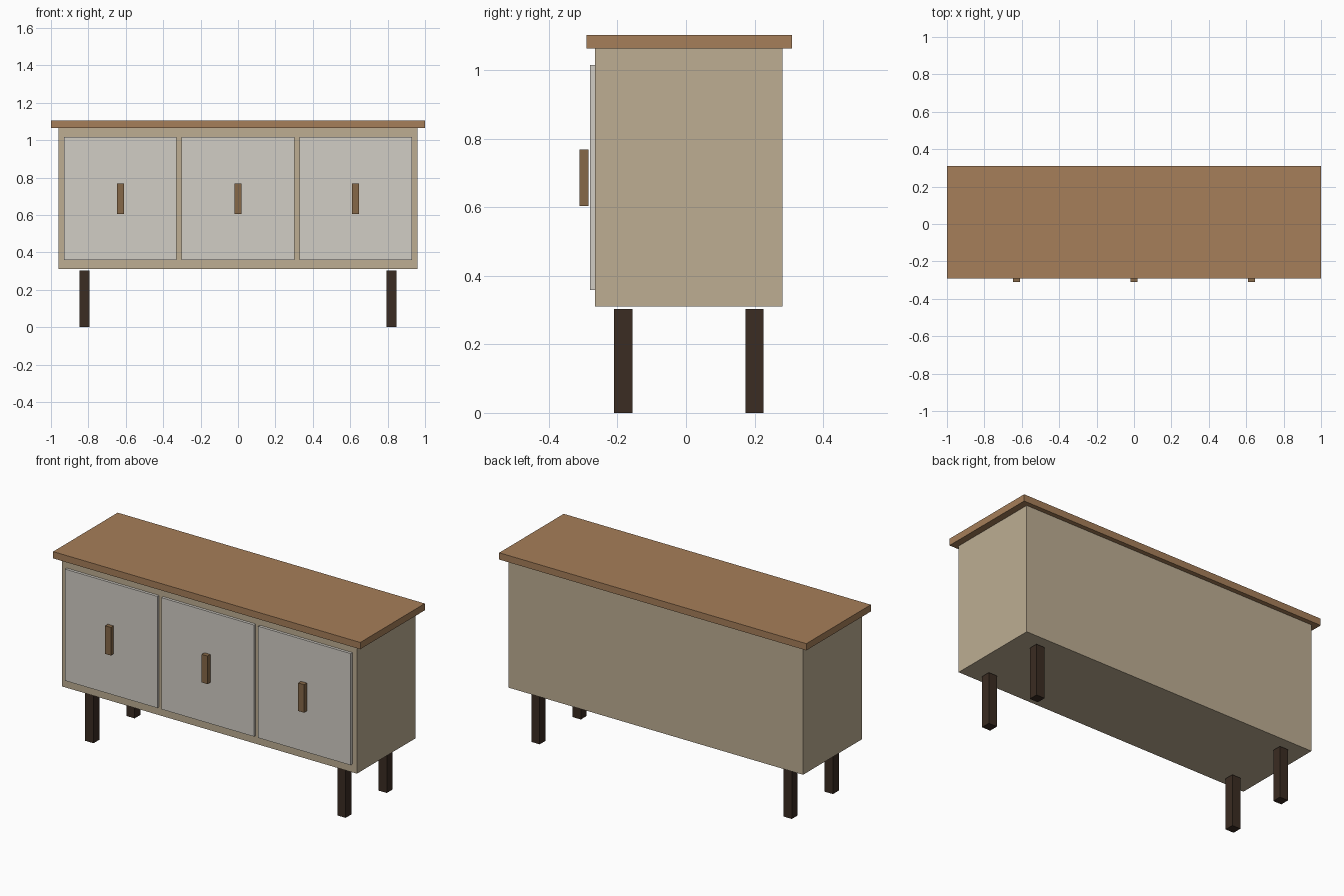
import bpy

if "Cube" in bpy.data.objects:
    bpy.data.objects.remove(bpy.data.objects["Cube"])


def material(name, rgb):
    m = bpy.data.materials.new(name)
    m.diffuse_color = (*rgb, 1)
    m.use_nodes = True
    m.node_tree.nodes["Principled BSDF"].inputs["Base Color"].default_value = m.diffuse_color
    return m


def box(name, x, y, z, mat):
    """Box spanning the (min, max) ranges x, y and z."""
    spans = (x, y, z)
    bpy.ops.mesh.primitive_cube_add(size=1, location=[(a + b) / 2 for a, b in spans])
    ob = bpy.context.object
    ob.name = name
    ob.scale = [b - a for a, b in spans]
    bpy.ops.object.transform_apply(location=False, rotation=False, scale=True)
    ob.data.materials.append(mat)
    return ob


top_wood = material("top_wood", (0.38, 0.21, 0.10))
body_wood = material("body_wood", (0.51, 0.42, 0.29))
door_grey = material("door_grey", (0.64, 0.61, 0.56))
handle_brass = material("handle_brass", (0.24, 0.14, 0.065))
leg_dark = material("leg_dark", (0.043, 0.025, 0.016))

# Cabinet body and overhanging top
box("cabinet_body", (-0.96, 0.96), (-0.265, 0.282), (0.311, 1.064), body_wood)
box("top_board", (-1.0, 1.0), (-0.291, 0.309), (1.064, 1.104), top_wood)

# Three doors, each with a handle standing just off its face
for side, x in (("left", -0.629), ("middle", 0.0), ("right", 0.629)):
    box(f"{side}_door", (x - 0.301, x + 0.301), (-0.281, -0.265), (0.359, 1.016), door_grey)
    box(f"{side}_handle", (x - 0.019, x + 0.019), (-0.311, -0.285), (0.604, 0.769), handle_brass)

# Four square legs
for side, x in (("left", -0.821), ("right", 0.821)):
    for end, y in (("front", -0.183), ("back", 0.200)):
        box(f"{end}_{side}_leg", (x - 0.027, x + 0.027), (y - 0.027, y + 0.027), (0, 0.303), leg_dark)
